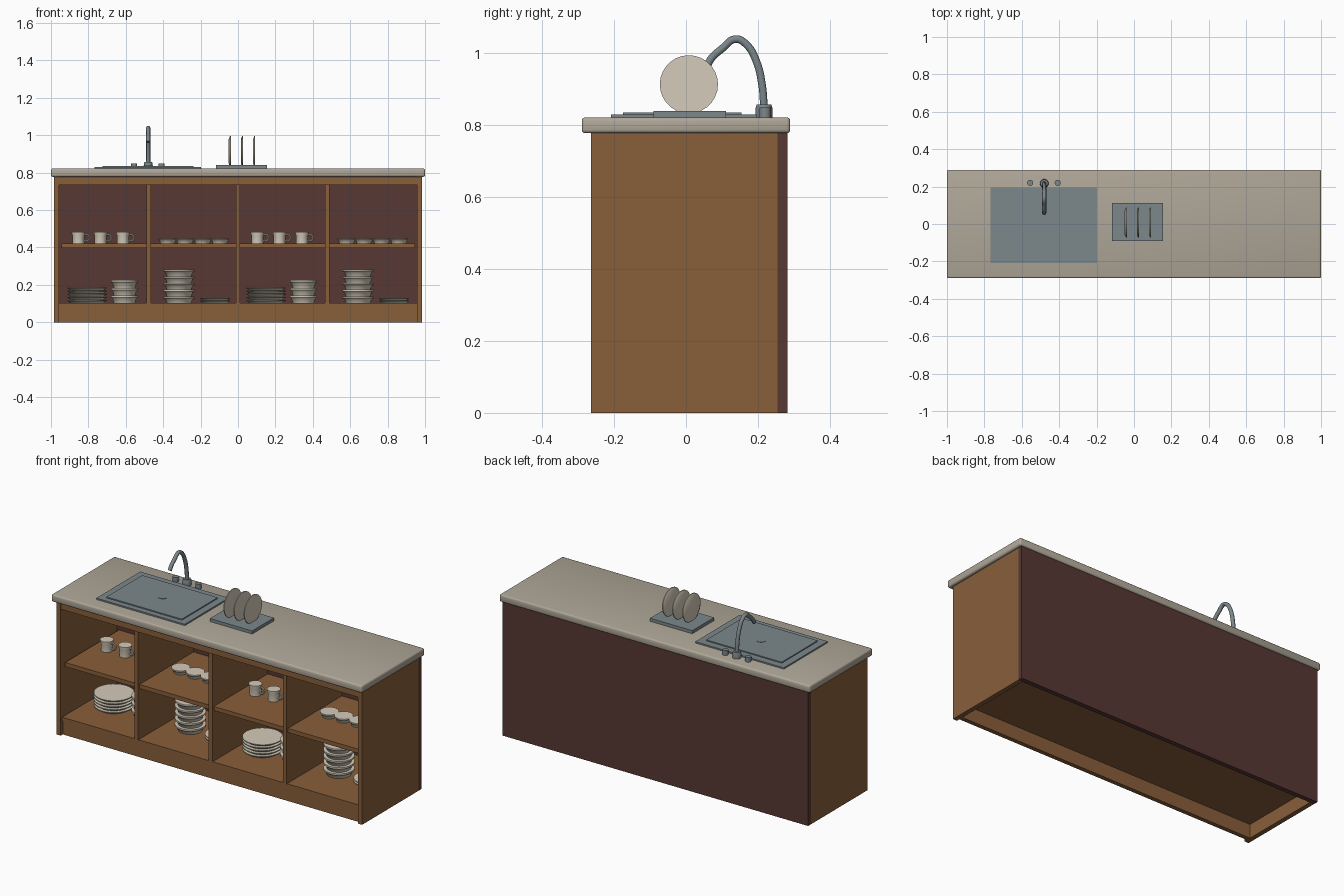
import bpy
import bmesh
import math
from mathutils import Matrix, Vector

cube = bpy.data.objects.get("Cube")
if cube:
    bpy.data.objects.remove(cube, do_unlink=True)


def material(name, color):
    mat = bpy.data.materials.new(name)
    mat.use_nodes = True
    mat.diffuse_color = (*color, 1)
    mat.node_tree.nodes["Principled BSDF"].inputs["Base Color"].default_value = (*color, 1)
    return mat


WOOD = material("brown wood", (0.25, 0.112, 0.042))
BACK = material("dark red wood", (0.095, 0.04, 0.033))
STONE = material("beige stone", (0.43, 0.386, 0.314))
STEEL = material("grey steel", (0.2, 0.242, 0.258))
CERAMIC = material("cream ceramic", (0.66, 0.6, 0.49))


def finish(name, bm, mat, smooth=False):
    bmesh.ops.recalc_face_normals(bm, faces=bm.faces)
    mesh = bpy.data.meshes.new(name)
    bm.to_mesh(mesh)
    bm.free()
    mesh.materials.append(mat)
    obj = bpy.data.objects.new(name, mesh)
    bpy.context.scene.collection.objects.link(obj)
    if smooth:
        bpy.ops.object.select_all(action="DESELECT")
        obj.select_set(True)
        bpy.context.view_layer.objects.active = obj
        bpy.ops.object.shade_smooth_by_angle(angle=math.radians(35))
    return obj


def box(name, mat, x, y, z, bevel=0):
    """Box from (min, max) pairs on each axis."""
    bm = bmesh.new()
    bmesh.ops.create_cube(bm, size=1)
    for v in bm.verts:
        v.co = Vector([(lo + hi) / 2 + c * (hi - lo) for c, (lo, hi) in zip(v.co, (x, y, z))])
    if bevel:
        bmesh.ops.bevel(bm, geom=bm.edges[:], offset=bevel, segments=3,
                        profile=0.5, affect="EDGES")
    return finish(name, bm, mat, bool(bevel))


def add_lathe(bm, profile, origin, sides=28):
    """Revolve (radius, height) points about z and cap both ends."""
    rings = []
    for r, h in profile:
        rings.append([bm.verts.new(Vector(origin) + Vector((
            r * math.cos(math.tau * i / sides), r * math.sin(math.tau * i / sides), h)))
            for i in range(sides)])
    for low, high in zip(rings, rings[1:]):
        for i in range(sides):
            j = (i + 1) % sides
            bm.faces.new((low[i], low[j], high[j], high[i]))
    bm.faces.new(rings[0][::-1])
    bm.faces.new(rings[-1])


def lathe(name, mat, profile, origin):
    bm = bmesh.new()
    add_lathe(bm, profile, origin)
    return finish(name, bm, mat, True)


def stack(name, count, radius, pitch, foot, x, z):
    """Pile of dishes, each widening from its foot to a thin rim."""
    profile = []
    for i in range(count):
        h = i * pitch
        profile += [(radius * foot, h), (radius * (foot + 0.1), h + pitch * 0.55),
                    (radius, h + pitch * 0.75), (radius, h + pitch)]
    return lathe(name, CERAMIC, profile, (x, DISH_Y, z))


def tube(name, mat, points, radius):
    curve = bpy.data.curves.new(name, "CURVE")
    curve.dimensions = "3D"
    curve.bevel_depth = radius
    curve.bevel_resolution = 3
    curve.resolution_u = 6
    curve.use_fill_caps = True
    spline = curve.splines.new("BEZIER")
    spline.bezier_points.add(len(points) - 1)
    for bp, co in zip(spline.bezier_points, points):
        bp.co = co
        bp.handle_left_type = bp.handle_right_type = "AUTO"
    curve.materials.append(mat)
    obj = bpy.data.objects.new(name, curve)
    bpy.context.scene.collection.objects.link(obj)
    return obj


def mug(name, x, z):
    bm = bmesh.new()
    add_lathe(bm, [(0.031, 0), (0.031, 0.04), (0.036, 0.056), (0.036, 0.063)],
              (x, DISH_Y, z))
    # ring handle, partly sunk into the body
    rings, sides = 16, 8
    grid = []
    for i in range(rings):
        a = math.tau * i / rings
        grid.append([])
        for k in range(sides):
            b = math.tau * k / sides
            r = 0.018 + 0.005 * math.cos(b)
            grid[-1].append(bm.verts.new((x + 0.04 + r * math.cos(a),
                                          DISH_Y + 0.005 * math.sin(b),
                                          z + 0.032 + r * math.sin(a))))
    for i in range(rings):
        n = (i + 1) % rings
        for k in range(sides):
            m = (k + 1) % sides
            bm.faces.new((grid[i][k], grid[n][k], grid[n][m], grid[i][m]))
    return finish(name, bm, CERAMIC, True)


# Cabinet shell
DISH_Y, SHELF, FLOOR, TOP = 0.012, 0.42, 0.102, 0.822
box("countertop", STONE, (-1, 1), (-0.29, 0.29), (0.778, TOP), 0.01)
box("back_panel", BACK, (-0.984, 0.984), (0.255, 0.282), (0, 0.778))
for side, s in (("left", 1), ("right", -1)):
    box(side + "_side_panel", WOOD, sorted((s * 0.957, s * 0.984)), (-0.264, 0.255), (0, 0.778))
box("top_rail", WOOD, (-0.957, 0.957), (-0.262, -0.235), (0.735, 0.778))
box("kick_board", WOOD, (-0.957, 0.957), (-0.245, -0.22), (0, 0.08))
box("cabinet_floor", WOOD, (-0.957, 0.957), (-0.25, 0.255), (0.08, FLOOR))
box("middle_shelf", WOOD, (-0.945, 0.945), (-0.24, 0.255), (0.396, SHELF))
for i in (-1, 0, 1):
    x = i * 0.478
    box("divider", WOOD, (x - 0.012, x + 0.012), (-0.252, 0.255), (FLOOR, 0.735))

# Sink and tap
box("sink_rim", STEEL, (-0.767, -0.197), (-0.208, 0.196), (TOP - 0.01, 0.83))
box("sink_basin", STEEL, (-0.725, -0.239), (-0.175, 0.155), (0.825, 0.836))
lathe("drain", STEEL, [(0.025, 0), (0.025, 0.004)], (-0.48, -0.005, 0.834))
lathe("tap_base", STEEL, [(0.023, 0), (0.023, 0.028), (0.02, 0.036)], (-0.48, 0.217, TOP))
for x in (-0.555, -0.408):
    lathe("tap_handle", STEEL, [(0.016, 0), (0.016, 0.028)], (x, 0.22, TOP))
spout = [(0.217, 0.85), (0.212, 0.91), (0.195, 0.98), (0.168, 1.025),
         (0.138, 1.04), (0.1, 1.013), (0.072, 0.988), (0.058, 0.965)]
tube("tap_spout", STEEL, [(-0.48, y, z) for y, z in spout], 0.011)

# Drying rack with three standing plates
box("drying_rack", STEEL, (-0.118, 0.154), (-0.09, 0.111), (TOP, 0.84))
for x in (-0.044, 0.021, 0.086):
    plate = lathe("standing_plate", CERAMIC,
                  [(0.065, -0.006), (0.081, 0.001), (0.081, 0.006)], (0, 0, 0))
    plate.matrix_world = Matrix.Translation((x, 0.008, 0.914)) @ Matrix.Rotation(math.pi / 2, 4, "Y")

# Dishes, repeated in both halves of the cabinet
for dx in (0, 0.957):
    for x in (-0.853, -0.735, -0.615):
        mug("mug", x + dx, SHELF)
    for x in (-0.377, -0.284, -0.19, -0.097):
        stack("small_bowl", 1, 0.05, 0.029, 0.75, x + dx, SHELF)
    stack("dinner_plates", 5, 0.107, 0.017, 0.82, dx - 0.807, FLOOR)
    stack("bowl_stack", 3, 0.072, 0.041, 0.78, dx - 0.607, FLOOR)
    stack("tall_bowl_stack", 5, 0.083, 0.036, 0.78, dx - 0.315, FLOOR)
    stack("side_plates", 2, 0.081, 0.014, 0.82, dx - 0.123, FLOOR)
